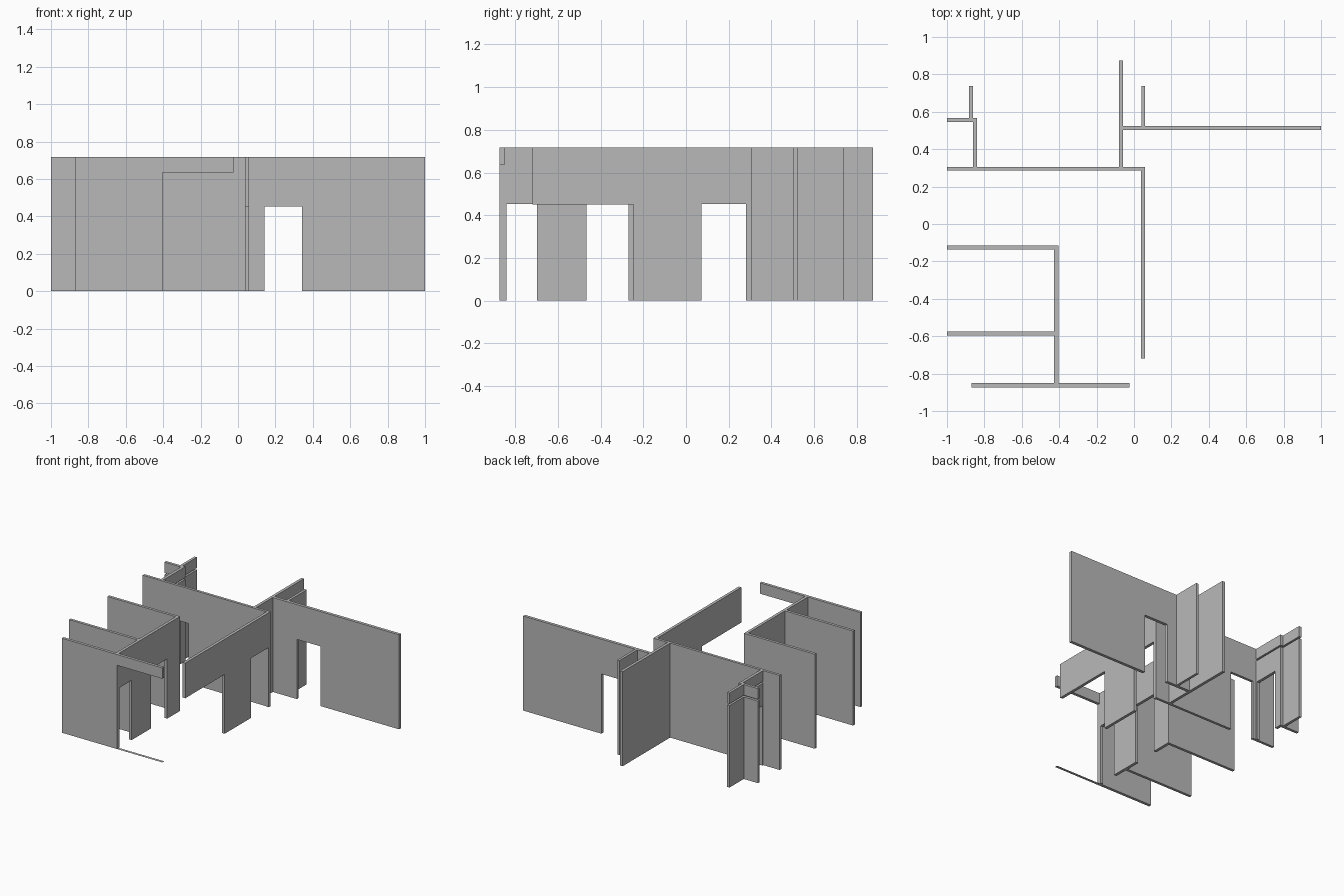
import bpy, bmesh

if "Cube" in bpy.data.objects:
    bpy.data.objects.remove(bpy.data.objects["Cube"])

H = 0.717      # wall height
DOOR = 0.453   # door head
BEAM = 0.635   # tall opening head

grey = bpy.data.materials.new("wall_grey")
grey.diffuse_color = (0.485, 0.485, 0.485, 1)
grey.use_nodes = True
grey.node_tree.nodes["Principled BSDF"].inputs["Base Color"].default_value = grey.diffuse_color


def wall(name, axis, a, b, c0, c1, openings=(), z0=0.0, z1=H):
    """Wall running a..b along an axis, c0..c1 thick, with openings (start, end, head)."""
    pts = [(a, z0)]
    for s, e, h in openings:
        pts += [(s, z0), (s, h), (e, h), (e, z0)]
    pts += [(b, z0), (b, z1), (a, z1)]
    # openings that reach a wall end drop the end corners
    if openings and openings[0][0] == a:
        pts = pts[2:]
    if openings and openings[-1][1] == b:
        pts = [p for p in pts if p != (b, z0)]
    bm = bmesh.new()
    place = (lambda s, z: (s, c0, z)) if axis == 'x' else (lambda s, z: (c0, s, z))
    face = bm.faces.new([bm.verts.new(place(s, z)) for s, z in pts])
    ext = bmesh.ops.extrude_face_region(bm, geom=[face])
    t = c1 - c0
    bmesh.ops.translate(bm, vec=(0, t, 0) if axis == 'x' else (t, 0, 0),
                        verts=[v for v in ext['geom'] if isinstance(v, bmesh.types.BMVert)])
    bmesh.ops.recalc_face_normals(bm, faces=bm.faces)
    me = bpy.data.meshes.new(name)
    bm.to_mesh(me)
    bm.free()
    me.materials.append(grey)
    ob = bpy.data.objects.new(name, me)
    bpy.context.collection.objects.link(ob)
    return ob


# front rooms
wall("front_wall", 'x', -0.868, -0.024, -0.873, -0.851, [(-0.405, -0.024, BEAM)])
wall("front_threshold", 'x', -0.405, -0.024, -0.873, -0.851, z1=0.0003)
wall("front_room_side_wall", 'y', -0.851, -0.116, -0.427, -0.405,
     [(-0.84, -0.697, DOOR), (-0.465, -0.27, DOOR)])
wall("front_room_divider", 'x', -1.0, -0.427, -0.597, -0.576)
wall("front_room_back_wall", 'x', -1.0, -0.427, -0.137, -0.116)

# central hall
wall("hall_side_wall", 'y', -0.718, 0.286, 0.038, 0.06,
     [(-0.718, -0.245, 0.45), (0.072, 0.282, DOOR)])
wall("hall_back_wall", 'x', -1.0, 0.06, 0.286, 0.306, [(-0.81, -0.615, DOOR)])

# back rooms
wall("back_partition", 'y', 0.306, 0.875, -0.081, -0.059)
wall("right_room_wall", 'x', -0.059, 1.0, 0.502, 0.525, [(0.142, 0.342, DOOR)])
wall("back_stub_wall", 'y', 0.525, 0.738, 0.041, 0.06)

# back left closet: lower panels with a narrow gap below the top band
for part, lo, hi in (("panel", 0.0, BEAM - 0.013), ("top_band", BEAM, H)):
    doors = [(0.315, 0.51, DOOR)] if part == "panel" else []
    wall("closet_side_" + part, 'y', 0.306, 0.567, -0.861, -0.839, doors, lo, hi)
    wall("closet_back_" + part, 'x', -1.0, -0.861, 0.546, 0.567, (), lo, hi)
    wall("closet_stub_" + part, 'y', 0.567, 0.738, -0.882, -0.862, (), lo, hi)
